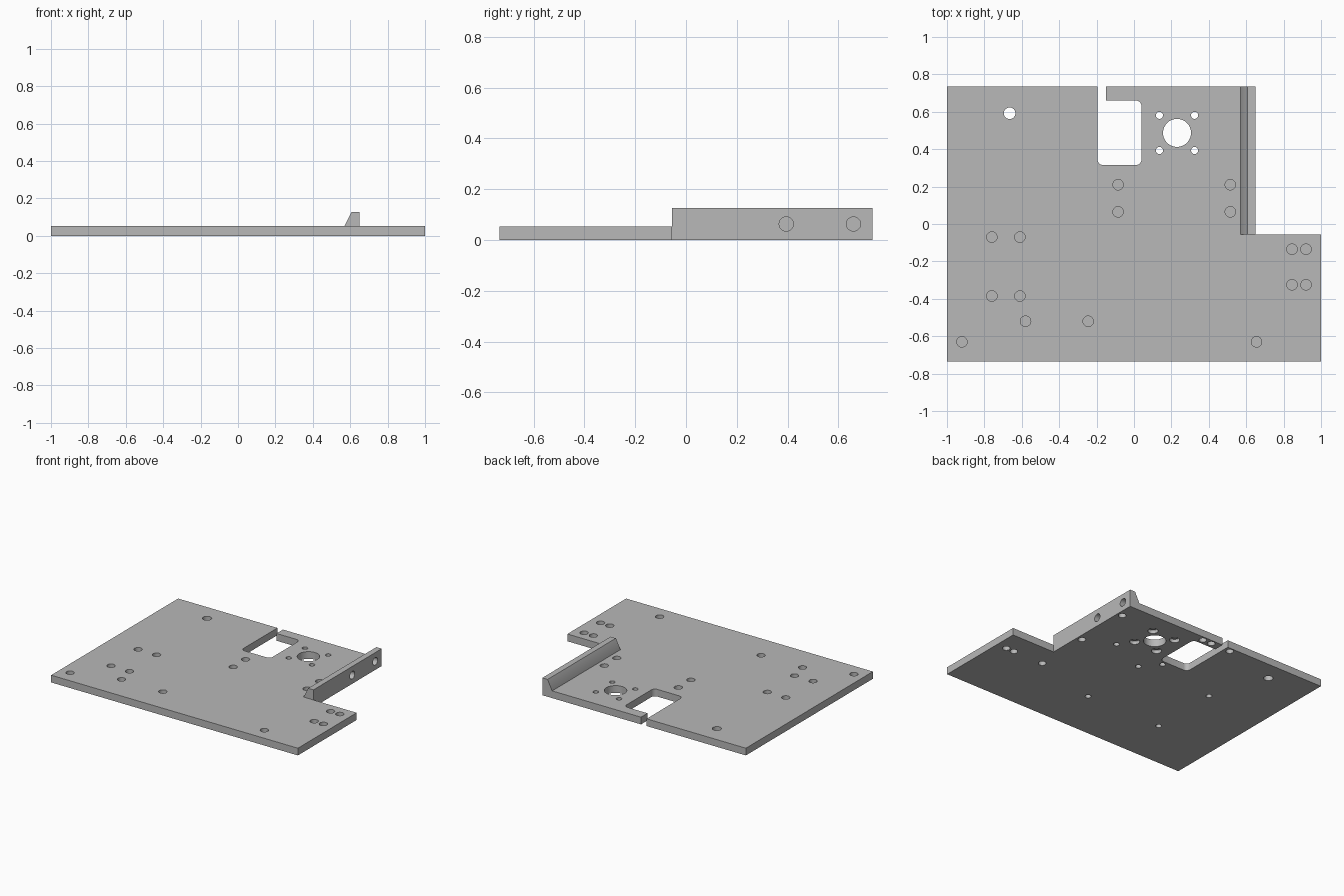
import bpy, bmesh, math
from mathutils import Matrix, Vector

if "Cube" in bpy.data.objects:
    bpy.data.objects.remove(bpy.data.objects["Cube"], do_unlink=True)

THICK = 0.053
BACK = 0.735
NOTCH_Y = -0.055

grey = bpy.data.materials.new("plain grey")
grey.use_nodes = True
colour = (0.48, 0.48, 0.48, 1)
grey.diffuse_color = colour
grey.node_tree.nodes["Principled BSDF"].inputs["Base Color"].default_value = colour


def make_object(name, bm):
    bmesh.ops.recalc_face_normals(bm, faces=bm.faces)
    mesh = bpy.data.meshes.new(name)
    bm.to_mesh(mesh)
    bm.free()
    mesh.materials.append(grey)
    obj = bpy.data.objects.new(name, mesh)
    bpy.context.collection.objects.link(obj)
    return obj


def prism(name, points, along):
    """Extrude a closed outline along a vector."""
    bm = bmesh.new()
    face = bm.faces.new([bm.verts.new(p) for p in points])
    result = bmesh.ops.extrude_face_region(bm, geom=[face], use_keep_orig=True)
    moved = [v for v in result["geom"] if isinstance(v, bmesh.types.BMVert)]
    bmesh.ops.translate(bm, verts=moved, vec=along)
    return make_object(name, bm)


def rounded(corner, start, radius=0.03, steps=6):
    """Quarter arc around a centre inset from a window corner."""
    x, y = corner
    cx = x - math.copysign(radius, math.cos(start + math.pi / 4))
    cy = y - math.copysign(radius, math.sin(start + math.pi / 4))
    angles = [start + math.pi / 2 * (1 - i / steps) for i in range(steps + 1)]
    return [(cx + radius * math.cos(a), cy + radius * math.sin(a)) for a in angles]


def drill(bm, x, y, low, high, radius):
    """Vertical drill between two heights."""
    bmesh.ops.create_cone(bm, cap_ends=True, segments=32, radius1=radius, radius2=radius,
                          depth=high - low, matrix=Matrix.Translation((x, y, (low + high) / 2)))


# Flat plate with the side notch and the open window at the back
outline = [(-1, -BACK), (1, -BACK), (1, NOTCH_Y), (0.57, NOTCH_Y), (0.57, BACK),
           (-0.15, BACK), (-0.15, 0.66)]
outline += rounded((0.04, 0.66), 0)
outline += rounded((0.04, 0.315), -math.pi / 2)
outline += rounded((-0.195, 0.315), -math.pi)
outline += [(-0.195, BACK), (-1, BACK)]
plate = prism("base_plate", [(x, y, 0) for x, y in outline], Vector((0, 0, THICK)))

# Raised side rail with a sloped inner face
rail_profile = [(0.57, 0), (0.65, 0), (0.65, 0.127), (0.607, 0.127), (0.57, THICK)]
rail = prism("side_rail", [(x, NOTCH_Y, z) for x, z in rail_profile],
             Vector((0, BACK - NOTCH_Y, 0)))

drills = bmesh.new()
BLIND = 0.035

# Blind holes in the upper face, in rectangular groups and singles
top_groups = [((-0.76, -0.61), (-0.07, -0.385)), ((0.845, 0.92), (-0.135, -0.325)),
              ((-0.085, 0.515), (0.065, 0.21)), ((-0.58, -0.245), (-0.52,)),
              ((-0.92, 0.655), (-0.63,))]
for xs, ys in top_groups:
    for x in xs:
        for y in ys:
            drill(drills, x, y, THICK - BLIND, THICK + 0.2, 0.028)

# Blind holes in the underside
bottom_wide = [((0.61,), (-0.22, 0.19, 0.605)), ((0.855, 0.92), (-0.22,)),
               ((-0.24, -0.08, -0.008), (0.7,))]
bottom_narrow = [((-0.515, 0.095), (-0.36, 0.158)), ((0.395,), (0.29,)), ((-0.011,), (0.28,))]
for groups, radius in ((bottom_wide, 0.026), (bottom_narrow, 0.02)):
    for xs, ys in groups:
        for x in xs:
            for y in ys:
                drill(drills, x, y, -0.2, BLIND, radius)

# Through holes: corner hole, large bore and its four screw holes
drill(drills, -0.665, 0.592, -0.2, 0.2, 0.031)
drill(drills, 0.23, 0.487, -0.2, 0.2, 0.075)
screws = [(0.23 + sx * 0.094, 0.487 + sy * 0.094) for sx in (-1, 1) for sy in (-1, 1)]
for x, y in screws:
    drill(drills, x, y, -0.2, 0.2, 0.019)

# Counterbores under the screw holes
counterbores = bmesh.new()
for x, y in screws:
    drill(counterbores, x, y, -0.2, 0.025, 0.034)

# Blind holes in the outer face of the rail
side_drills = bmesh.new()
for y in (0.395, 0.66):
    turn = Matrix.Translation((0.69, y, 0.063)) @ Matrix.Rotation(math.pi / 2, 4, "Y")
    bmesh.ops.create_cone(side_drills, cap_ends=True, segments=32, radius1=0.028,
                          radius2=0.028, depth=0.2 - 0.01, matrix=turn)

cutters = {"hole_cutter": (drills, (plate, rail)),
           "counterbore_cutter": (counterbores, (plate,)),
           "side_hole_cutter": (side_drills, (rail,))}
for name, (bm, targets) in cutters.items():
    cutter = make_object(name, bm)
    cutter.hide_render = True
    cutter.hide_set(True)
    cutter.display_type = "WIRE"
    for target in targets:
        cut = target.modifiers.new(name, "BOOLEAN")
        cut.operation = "DIFFERENCE"
        cut.solver = "EXACT"
        cut.object = cutter

# Apply the cuts, drop the cutters and smooth only the round walls
bpy.context.view_layer.update()
graph = bpy.context.evaluated_depsgraph_get()
finished = {o: bpy.data.meshes.new_from_object(o.evaluated_get(graph)) for o in (plate, rail)}
for obj, mesh in finished.items():
    obj.modifiers.clear()
    obj.data = mesh
for name in cutters:
    bpy.data.objects.remove(bpy.data.objects[name], do_unlink=True)
for obj in (plate, rail):
    bpy.ops.object.select_all(action="DESELECT")
    obj.select_set(True)
    bpy.context.view_layer.objects.active = obj
    bpy.ops.object.shade_smooth_by_angle(angle=math.radians(30))
